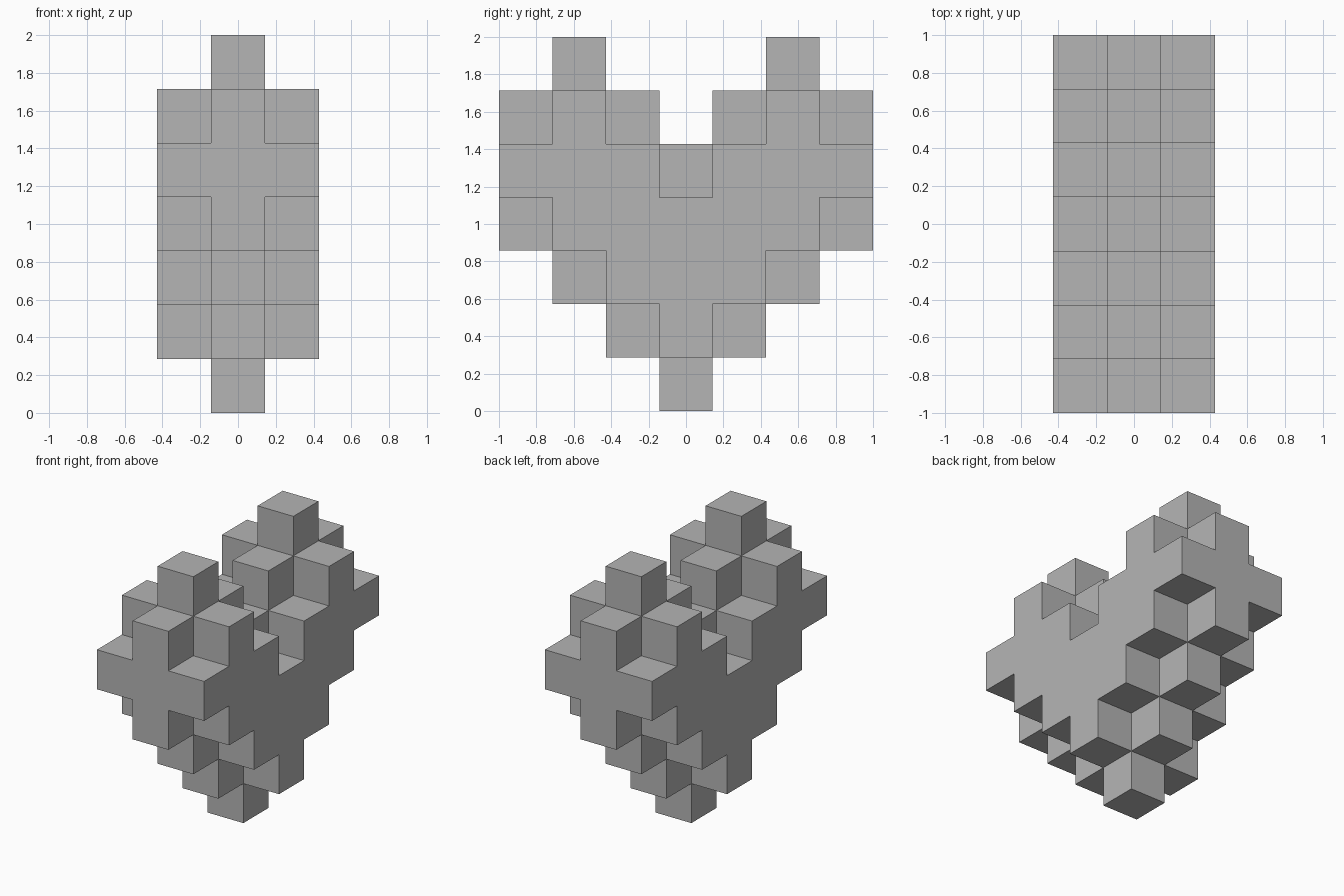
import bpy
import bmesh
from mathutils import Vector

cube = bpy.data.objects.get("Cube")
if cube:
    bpy.data.objects.remove(cube, do_unlink=True)

UNIT = 2 / 7

# One flat grey material
grey = bpy.data.materials.new("plain grey")
grey.use_nodes = True
colour = (0.46, 0.46, 0.46, 1)
grey.diffuse_color = colour
grey.node_tree.nodes["Principled BSDF"].inputs["Base Color"].default_value = colour

# Block columns: lowest and highest row by distance from the middle;
# the two side layers are one block shorter at each end
spans = [(0, 4), (1, 5), (2, 6), (3, 5)]
cells = set()
for x in (-1, 0, 1):
    for y in range(-3, 4):
        low, high = spans[abs(y)]
        inset = abs(x)
        for z in range(low + inset, high - inset + 1):
            cells.add((x, y, z))

# Outer skin: one square wherever a block has no neighbour
axes = [Vector((1, 0, 0)), Vector((0, 1, 0)), Vector((0, 0, 1))]
bm = bmesh.new()
for cell in sorted(cells):
    centre = Vector(cell) + Vector((0, 0, 0.5))
    for i in range(3):
        for side in (-1, 1):
            normal = axes[i] * side
            if tuple(int(c) for c in Vector(cell) + normal) in cells:
                continue
            u = axes[(i + 1) % 3] * 0.5 * side
            v = axes[(i + 2) % 3] * 0.5
            middle = centre + normal * 0.5
            corners = (middle - u - v, middle + u - v, middle + u + v, middle - u + v)
            bm.faces.new([bm.verts.new(c * UNIT) for c in corners])
bmesh.ops.remove_doubles(bm, verts=bm.verts, dist=0.001)

mesh = bpy.data.meshes.new("block_heart")
bm.to_mesh(mesh)
bm.free()
mesh.materials.append(grey)
heart = bpy.data.objects.new("block_heart", mesh)
bpy.context.collection.objects.link(heart)
